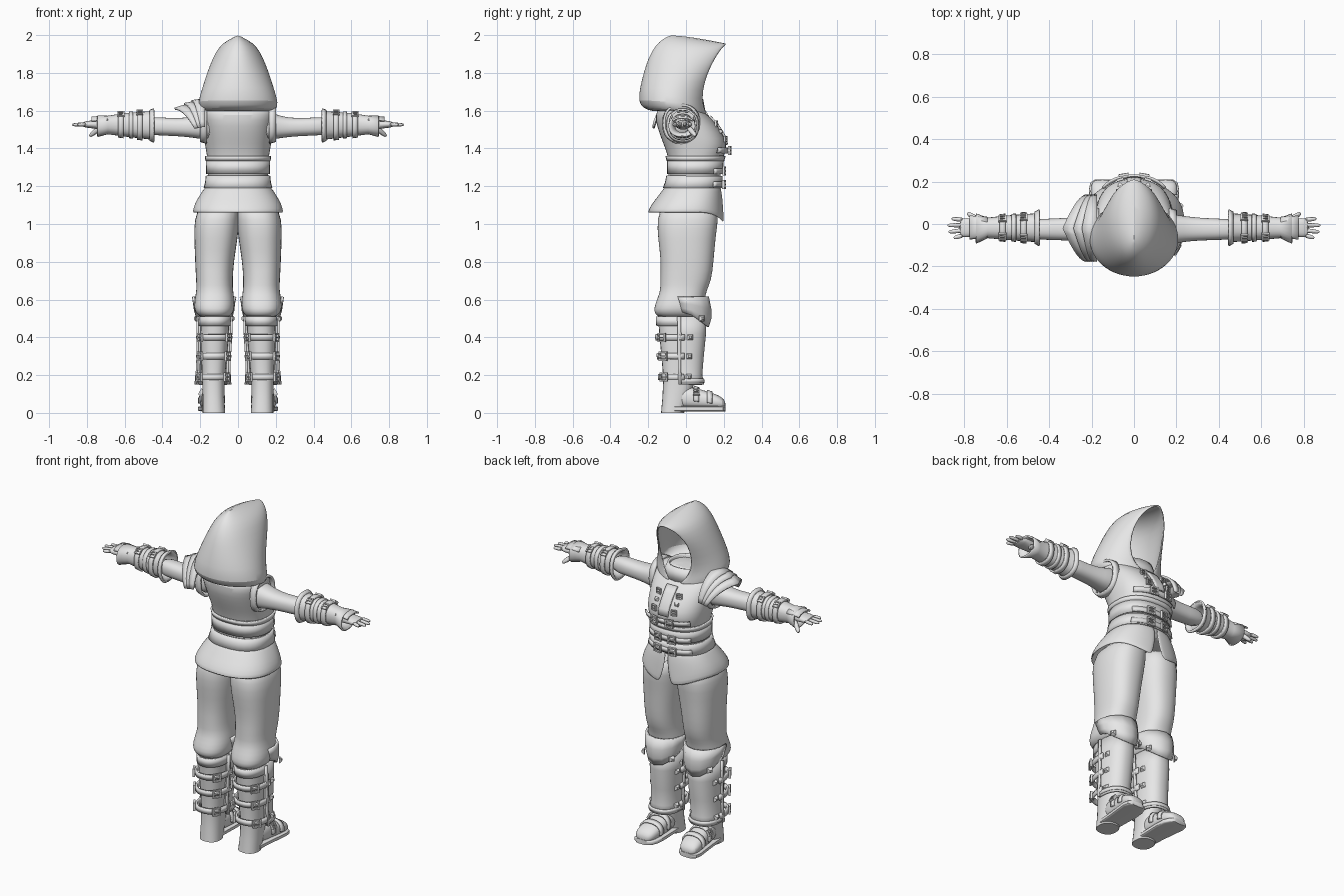
import bpy, bmesh
from math import sin, cos, pi, tau, copysign, asin
from mathutils import Vector, Matrix

if "Cube" in bpy.data.objects:
    bpy.data.objects.remove(bpy.data.objects["Cube"])

grey = bpy.data.materials.new("plain grey")
grey.use_nodes = True
grey.diffuse_color = (0.8, 0.8, 0.8, 1)
grey.node_tree.nodes["Principled BSDF"].inputs["Base Color"].default_value = (0.8, 0.8, 0.8, 1)
parts = []


def finish(name, bm, mirror=False, thick=0, sub=0):
    """Turn a bmesh into a grey object with its modifiers."""
    bmesh.ops.remove_doubles(bm, verts=bm.verts, dist=0.0002)
    bmesh.ops.recalc_face_normals(bm, faces=bm.faces)
    me = bpy.data.meshes.new(name)
    bm.to_mesh(me)
    bm.free()
    me.materials.append(grey)
    ob = bpy.data.objects.new(name, me)
    bpy.context.collection.objects.link(ob)
    if mirror:
        ob.modifiers.new("Mirror", 'MIRROR').use_mirror_merge = False
    if thick:
        m = ob.modifiers.new("Solidify", 'SOLIDIFY')
        m.thickness, m.offset = thick, 0
    if sub:
        m = ob.modifiers.new("Subdivision", 'SUBSURF')
        m.levels = m.render_levels = sub
    parts.append(ob)
    return ob


def skin(name, rows, closed=True, cap=True, **kw):
    """Join rows of points with quads."""
    bm = bmesh.new()
    vs = [[bm.verts.new(p) for p in r] for r in rows]
    n = len(rows[0])
    for a, b in zip(vs, vs[1:]):
        for i in range(n if closed else n - 1):
            j = (i + 1) % n
            bm.faces.new((a[i], a[j], b[j], b[i]))
    if closed and cap:
        bm.faces.new(vs[0])
        bm.faces.new(vs[-1])
    return finish(name, bm, **kw)


def place(axis, t, u, v):
    return Vector({'z': (u, v, t), 'x': (t, u, v), 'y': (u, t, v)}[axis])


def on_oval(row, axis, a, off=0, p=0.85):
    t, u0, u1, v0, v1 = row
    c, s = cos(a), sin(a)
    u = (u0 + u1) / 2 + ((u1 - u0) / 2 + off) * copysign(abs(c) ** p, c)
    v = (v0 + v1) / 2 + ((v1 - v0) / 2 + off) * copysign(abs(s) ** p, s)
    return place(axis, t, u, v)


def loft(name, table, axis='z', n=24, arc=(0, tau), off=0, p=0.85, **kw):
    """Skin ovals given as (position, u0, u1, v0, v1)."""
    full = arc[1] - arc[0] > 6.28
    steps = n if full else n + 1
    rows = [[on_oval(r, axis, arc[0] + (arc[1] - arc[0]) * i / n, off, p)
             for i in range(steps)] for r in table]
    return skin(name, rows, closed=full, **kw)


def section(table, t):
    for a, b in zip(table, table[1:]):
        if min(a[0], b[0]) <= t <= max(a[0], b[0]):
            f = (t - a[0]) / (b[0] - a[0])
            return tuple(x + (y - x) * f for x, y in zip(a, b))


def band(name, table, t0, t1, off=0.008, thick=0.01, steps=1, **kw):
    rows = [section(table, t0 + (t1 - t0) * i / steps) for i in range(steps + 1)]
    return loft(name, rows, off=off, thick=thick, cap=False, **kw)


def fitting(name, table, t, a, axis='z', size=0.02, off=0.015, frame=True, mirror=True):
    """A buckle frame with prong, or a square stud, set on an oval's surface."""
    row = section(table, t)
    pos = on_oval(row, axis, a, off)
    normal = place(axis, 0, cos(a) * (row[4] - row[3]), sin(a) * (row[2] - row[1])).normalized()
    m = Matrix.Translation(pos) @ normal.to_track_quat('Z', 'Y').to_matrix().to_4x4()
    bm = bmesh.new()
    if frame:
        for k in range(4):
            r = m @ Matrix.Rotation(k * pi / 2, 4, 'Z') @ Matrix.Translation((size, 0, 0))
            bmesh.ops.create_cube(bm, size=1, matrix=r @ Matrix.Diagonal((size * .4, size * 2.4, .012, 1)))
        bmesh.ops.create_cube(bm, size=1, matrix=m @ Matrix.Diagonal((size * 2, size * .3, .014, 1)))
    else:
        bmesh.ops.create_cone(bm, cap_ends=True, segments=4, radius1=size * 1.3, radius2=size * .5,
                              depth=.016, matrix=m @ Matrix.Rotation(pi / 4, 4, 'Z'))
    return finish(name, bm, mirror=mirror)


def sym(rows):
    return [(z, -w, w, y0, y1) for z, w, y0, y1 in rows]


# Hood: open arcs from back to the face edge, closing on the top ridge
hood = [(1.60, 1.57, -.17, .10, .15, .03), (1.615, 1.585, -.225, .11, .20, .035),
        (1.65, 1.62, -.25, .09, .212, .07), (1.72, 1.70, -.24, .085, .188, .10),
        (1.80, 1.80, -.22, .115, .16, .105), (1.88, 1.87, -.195, .15, .13, .09),
        (1.94, 1.925, -.16, .185, .10, .055), (1.98, 1.945, -.12, .205, .055, .02),
        (2.0, 1.953, -.06, .212, 0, 0)]
rows = []
for zb, zf, b, f, w, xe in hood:
    am = pi - (asin(xe / w) if w else 0)
    row = []
    for i in range(25):
        a = am * (i - 12) / 12
        s = (1 - cos(a)) / (1 - cos(am))
        row.append((w * sin(a), b + (f - b) * s, zb + (zf - zb) * s ** 1.5))
    rows.append(row)
skin("hood", rows, closed=False, thick=.01, sub=1)

# Vest, collar and corset
torso = sym([(1.14, .185, -.13, .18), (1.22, .163, -.10, .183), (1.30, .158, -.085, .183),
             (1.35, .163, -.095, .195), (1.40, .172, -.11, .217), (1.45, .18, -.13, .21),
             (1.52, .185, -.155, .17), (1.58, .193, -.165, .115), (1.62, .19, -.14, .06),
             (1.645, .11, -.1, .04)])
loft("vest", torso, n=32, sub=1)
loft("collar", sym([(1.58, .13, -.13, .10), (1.66, .095, -.10, .085)]), cap=False, thick=.012)
band("vest_hem", torso, 1.335, 1.36, .006, n=32)
band("corset_upper", torso, 1.265, 1.335, .004, n=32)
band("corset_lower", torso, 1.19, 1.255, .006, n=32, steps=2)
band("placket", torso, 1.42, 1.57, .004, arc=(pi / 2 - .13, pi / 2 + .13), n=4, steps=4)
for i, z in enumerate((1.21, 1.28, 1.39)):
    band("front_belt", torso, z - .014, z + .014, .012, n=12, arc=(pi * .22, pi * .78))
    fitting("front_buckle", torso, z, pi / 2 - .2, off=.022)
for z in (1.45, 1.49, 1.53):
    fitting("chest_stud", torso, z, pi / 2 - .3, size=.014, off=.006, frame=z != 1.49)

# Skirt: flared, split at the front and dipping toward it
rows = []
for z, w, y0, y1, gap in ((1.20, .165, -.105, .18, .01), (1.15, .2, -.14, .19, .02),
                          (1.10, .228, -.18, .195, .06), (1.06, .237, -.20, .20, .12)):
    row = []
    for i in range(37):
        a = pi / 2 + gap + (tau - 2 * gap) * i / 36
        q = on_oval((z, -w, w, y0, y1), 'z', a)
        q.z -= max(0, sin(a)) ** 4 * .4 * (1.2 - z)
        row.append(q)
    rows.append(row)
skin("skirt", rows, closed=False, thick=.01, sub=1)

# Trousers, with puffed folds over the boots
leg = [(1.12, -.01, .2, -.13, .17), (1.02, -.008, .234, -.155, .172), (.93, 0, .232, -.15, .157),
       (.8, .022, .228, -.132, .147), (.7, .028, .222, -.138, .135), (.65, .026, .22, -.135, .11),
       (.6, .018, .23, -.155, .10), (.55, .018, .234, -.172, .09), (.525, .03, .22, -.165, .08),
       (.5, .05, .195, -.14, .06)]
loft("trousers", leg, mirror=True, sub=1)

# Boots: shaft with heel, foot and sole
shaft = [(.53, .045, .195, -.15, .06), (.4, .05, .2, -.14, .07), (.3, .058, .195, -.13, .06),
         (.18, .07, .19, -.12, .05), (.08, .072, .187, -.125, .02), (0, .068, .187, -.132, -.01)]
loft("boot_shaft", shaft, mirror=True)
foot = [(-.06, .08, .185, .025, .14), (.03, .078, .192, .02, .14), (.1, .075, .2, .018, .117),
        (.16, .08, .207, .018, .1), (.195, .095, .2, .02, .08), (.21, .12, .178, .025, .055)]
loft("boot_foot", foot, axis='y', mirror=True, sub=1)
sole = [(y, u0 - .006, u1 + .006, .008, .036) for y, u0, u1, _, _ in foot]
loft("boot_sole", sole, axis='y', p=.4, mirror=True)
for y in (.055, .125):
    band("foot_strap", foot, y - .014, y + .014, .003, axis='y', arc=(-.2, pi + .2), mirror=True)
fitting("foot_buckle", foot, .055, .5, axis='y', size=.015, off=.01)

# Greaves and knee plates
greave = [(.51, .042, .203, -.155, .1), (.42, .045, .205, -.15, .1), (.3, .052, .205, -.14, .088),
          (.2, .058, .208, -.133, .08), (.15, .05, .216, -.135, .09)]
loft("greave", greave, arc=(-.1, pi + .1), thick=.012, cap=False, mirror=True)
for a in (-.1, pi + .02):
    band("greave_edge", greave, .15, .51, .01, steps=4, n=2, arc=(a, a + .1), mirror=True)
band("greave_hem", greave, .16, .18, .007, arc=(-.1, pi + .1), mirror=True)
band("boot_cuff", greave, .46, .51, .0, arc=(pi, tau), mirror=True)
for z in (.4, .3, .19):
    band("greave_strap", greave, z - .016, z + .016, .01, arc=(pi - .1, tau + .1), mirror=True)
    for a in (-.75, pi + .75):
        fitting("strap_buckle", greave, z, a, off=.02)
    for a in (.3, pi - .3):
        fitting("greave_stud", greave, z, a, size=.017, off=.012, frame=False)
knee = [(.615, .012, .24, -.14, .115), (.55, .02, .234, -.13, .128), (.5, .022, .23, -.12, .128),
        (.455, .03, .222, -.1, .115)]
rows = []
for r in knee:
    row = []
    for i in range(9):
        a = -.25 + (pi + .5) * i / 8
        q = on_oval(r, 'z', a, 0, 1)
        q.z += (1 - max(0, sin(a))) * .08 * (.615 - r[0]) / .16
        row.append(q)
    rows.append(row)
skin("knee_plate", rows, closed=False, thick=.012, mirror=True)
for a in (.6, pi - .6):
    fitting("knee_stud", knee, .5, a, size=.018, off=.01, frame=False)

# Arms, armholes and bracers
arm = [(.13, -.11, .05, 1.44, 1.61), (.2, -.09, .045, 1.45, 1.58), (.27, -.08, .032, 1.462, 1.56),
       (.38, -.075, .025, 1.468, 1.562), (.5, -.075, .025, 1.47, 1.57)]
loft("arm", arm, axis='x', mirror=True, sub=1)
loft("armhole_rim", [(.165, -.12, .07, 1.43, 1.63), (.2, -.115, .06, 1.44, 1.63)], axis='x',
     thick=.012, cap=False, mirror=True)
bracer = [(.445, -.095, .06, 1.44, 1.602), (.47, -.08, .045, 1.453, 1.592), (.6, -.07, .035, 1.468, 1.582),
          (.69, -.062, .025, 1.48, 1.568), (.745, -.088, .045, 1.465, 1.57)]
loft("bracer", bracer, axis='x', thick=.01, cap=False, mirror=True)
for x in (.455, .565):
    band("bracer_ridge", bracer, x - .01, x + .012, .006, axis='x', mirror=True)
for x in (.52, .62):
    band("bracer_strap", bracer, x - .014, x + .014, .01, axis='x', mirror=True)
    for a in (.9, 2.2):
        fitting("bracer_buckle", bracer, x, a, axis='x', size=.015, off=.014)

# Hands: palm, back plate, tapered fingers and thumb
palm = [(.68, -.05, .02, 1.495, 1.55), (.74, -.056, .024, 1.502, 1.552), (.79, -.064, .03, 1.508, 1.547),
        (.825, -.062, .026, 1.513, 1.541)]
loft("palm", palm, axis='x', n=16, mirror=True, sub=1)
band("hand_plate", palm, .69, .775, .015, axis='x', n=8, arc=(.5, pi - .5), steps=2, mirror=True)


def finger(name, p, q, r):
    p, q = Vector(p), Vector(q)
    m = (q - p).to_track_quat('Z', 'Y').to_matrix()
    rows = [[p.lerp(q, f) + m @ Vector((r * k * cos(tau * i / 8), r * k * sin(tau * i / 8), 0))
             for i in range(8)] for f, k in ((0, 1), (.5, .95), (.9, .75), (1, .35))]
    skin(name, rows, mirror=True, sub=1)


for y, tip in ((.02, .86), (-.005, .88), (-.03, .875), (-.053, .85)):
    finger("finger", (.805, y, 1.528), (tip, y * 1.25, 1.525), .012)
finger("thumb", (.725, .01, 1.515), (.785, .052, 1.465), .016)

# Layered shoulder guard on one side
for d0, h0, d1, h1 in ((0, .175, .07, .165), (.055, .16, .11, .15), (.095, .145, .16, .125)):
    rows = []
    for d, h in ((d0, h0), (d1, h1)):
        ts = [i / 8 - 1 for i in range(17)]
        rows.append([(-.175 - d * (1 - .65 * abs(t)), -.02 + .155 * sin(t * 1.4),
                      1.485 + h * cos(t * 1.4)) for t in ts])
    skin("shoulder_guard", rows, closed=False, thick=.012)

# Smooth shading with sharp edges kept
bpy.ops.object.select_all(action='DESELECT')
for ob in parts:
    ob.select_set(True)
bpy.context.view_layer.objects.active = parts[0]
bpy.ops.object.shade_smooth_by_angle(angle=.7)
